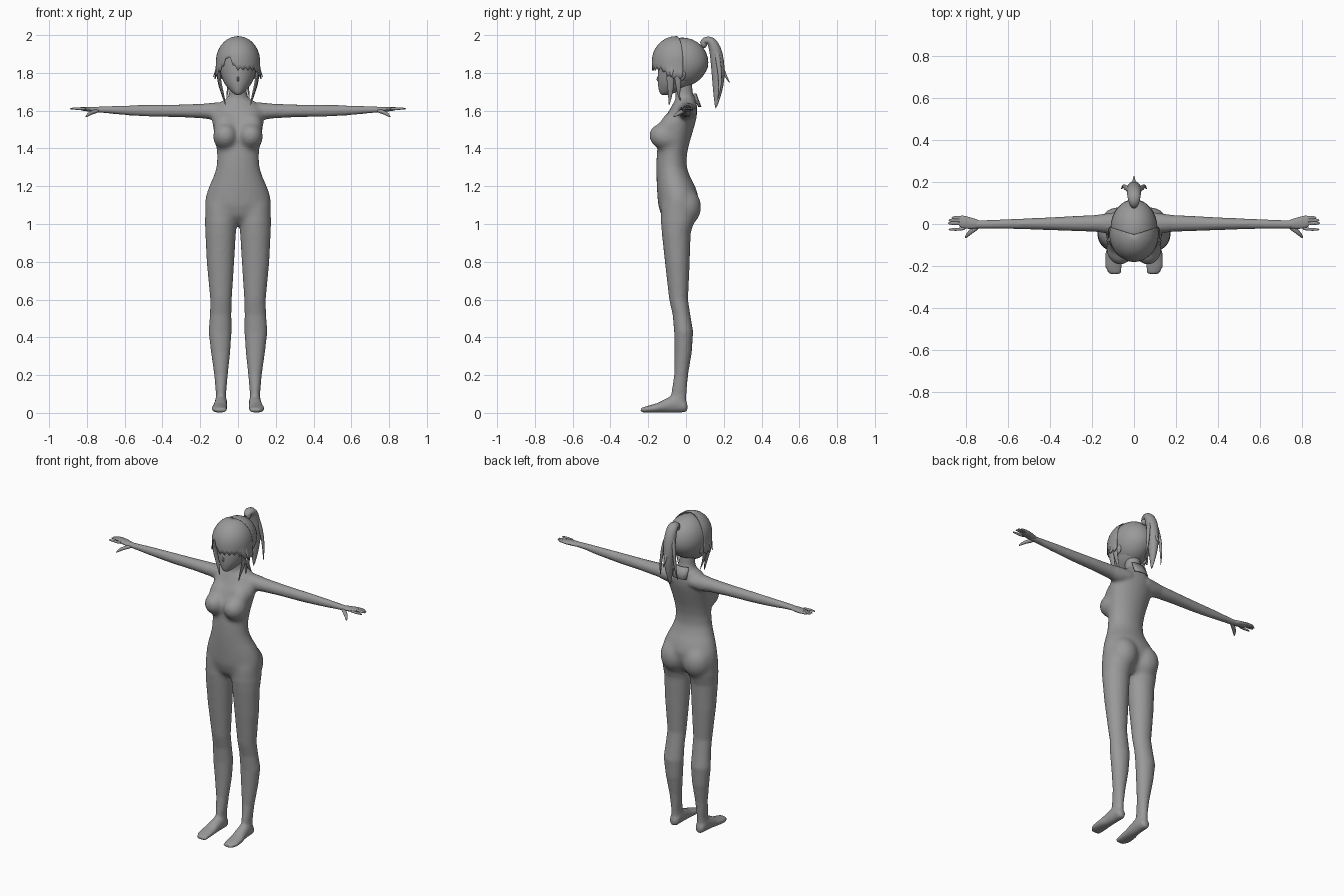
import bpy, bmesh, math
from mathutils import Vector, Matrix

grey = bpy.data.materials.new("grey")
grey.diffuse_color = (0.32, 0.32, 0.32, 1)


def sweep(bm, pts, axis=None, ref=(1, 0, 0), n=16):
    """Closed tube of elliptical rings; pts = (x, y, z, radius along ref, other radius)."""
    rings = []
    for i, p in enumerate(pts):
        c = Vector(p[:3])
        t = Vector(axis) if axis else Vector(pts[min(i + 1, len(pts) - 1)][:3]) - Vector(pts[max(i - 1, 0)][:3])
        t.normalize()
        u = Vector(ref)
        u = (u - t * u.dot(t)).normalized()
        v = t.cross(u)
        rings.append([bm.verts.new(c + u * p[3] * math.cos(a) + v * p[4] * math.sin(a))
                      for a in (2 * math.pi * k / n for k in range(n))])
    for a, b in zip(rings, rings[1:]):
        for k in range(n):
            bm.faces.new((a[k], a[(k + 1) % n], b[(k + 1) % n], b[k]))
    bm.faces.new(rings[0][::-1])
    bm.faces.new(rings[-1])


def stack(bm, rows, n=24):
    """Horizontal rings from (z, x centre, half width, front y, back y)."""
    sweep(bm, [(x, (f + b) / 2, z, w, (b - f) / 2) for z, x, w, f, b in rows], (0, 0, 1), n=n)


def ball(bm, c, r, rot=0, n=24):
    m = Matrix.Translation(c) @ Matrix.Rotation(rot, 4, 'X') @ Matrix.Diagonal((*r, 1))
    bmesh.ops.create_uvsphere(bm, u_segments=n, v_segments=n // 2, radius=1, matrix=m)


def mirror(bm):
    g = bmesh.ops.duplicate(bm, geom=bm.verts[:] + bm.edges[:] + bm.faces[:])['geom']
    for v in g:
        if isinstance(v, bmesh.types.BMVert):
            v.co.x *= -1


def finish(bm, name, subsurf=0, angle=60):
    bmesh.ops.recalc_face_normals(bm, faces=bm.faces[:])
    me = bpy.data.meshes.new(name)
    bm.to_mesh(me)
    bm.free()
    ob = bpy.data.objects.new(name, me)
    bpy.context.collection.objects.link(ob)
    me.materials.append(grey)
    if subsurf:
        ob.modifiers.new("subdivide", 'SUBSURF').levels = subsurf
    bpy.ops.object.select_all(action='DESELECT')
    ob.select_set(True)
    bpy.context.view_layer.objects.active = ob
    bpy.ops.object.shade_smooth_by_angle(angle=math.radians(angle))
    return ob


def blend(ob, iterations):
    rm = ob.modifiers.new("blend", 'REMESH')
    rm.mode, rm.voxel_size, rm.use_smooth_shade = 'VOXEL', .009, True
    sm = ob.modifiers.new("soften", 'SMOOTH')
    sm.factor, sm.iterations = .5, iterations


# Trunk with soft curves and thigh tops, heavily softened
bm = bmesh.new()
THIGH = [(.8, .093, .073, -.112, .02), (.95, .092, .081, -.128, .025), (1.02, .09, .086, -.134, .045),
         (1.1, .085, .089, -.134, .05), (1.16, .08, .07, -.11, .03)]
stack(bm, THIGH)
ball(bm, (.078, -.01, 1.09), (.088, .092, .105))
ball(bm, (.066, -.113, 1.462), (.068, .086, .07), -.3)
ball(bm, (.066, -.085, 1.52), (.064, .055, .075), -.35)
mirror(bm)
stack(bm, [(1.0, 0, .06, -.09, .01), (1.04, 0, .135, -.13, .035), (1.1, 0, .177, -.148, .06),
           (1.15, 0, .171, -.152, .066), (1.2, 0, .154, -.155, .049), (1.25, 0, .131, -.157, .022),
           (1.3, 0, .115, -.158, .004), (1.36, 0, .111, -.156, .004), (1.42, 0, .117, -.15, .016),
           (1.49, 0, .129, -.145, .037), (1.55, 0, .14, -.122, .054), (1.6, 0, .138, -.09, .062),
           (1.64, 0, .105, -.068, .057), (1.665, 0, .065, -.055, .048)], 32)
trunk = finish(bm, "trunk_form")
blend(trunk, 22)

# Body: trunk joined with legs, feet and arms
bm = bmesh.new()
stack(bm, [(0.03, .09, .03, -.08, .0), (0.1, .09, .027, -.079, .003), (0.2, .09, .036, -.063, .011),
           (0.32, .092, .051, -.061, .031), (0.43, .095, .061, -.063, .038), (0.52, .092, .057, -.071, .023),
           (0.6, .09, .057, -.089, .011)] + THIGH[:3])
sweep(bm, [(.09, .008, .03, .02, .022), (.09, -.01, .035, .03, .034), (.09, -.05, .05, .034, .05),
           (.092, -.1, .04, .036, .04), (.097, -.15, .027, .042, .026), (.098, -.205, .019, .043, .018),
           (.09, -.242, .014, .03, .012)], (0, -1, 0))
sweep(bm, [(.06, .0, 1.598, .06, .045), (.12, .003, 1.596, .05, .048), (.18, .003, 1.598, .041, .04),
           (.3, .002, 1.599, .036, .034), (.45, .001, 1.599, .029, .032), (.6, 0, 1.602, .024, .026),
           (.7, -.002, 1.605, .021, .019), (.77, -.002, 1.606, .022, .014)], (1, 0, 0), (0, 1, 0))
mirror(bm)
stack(bm, [(1.6, 0, .08, -.06, .05), (1.64, 0, .078, -.058, .052), (1.665, 0, .058, -.056, .046),
           (1.69, 0, .047, -.056, .037), (1.76, 0, .044, -.06, .03)])
me = bpy.data.meshes.new_from_object(trunk.evaluated_get(bpy.context.evaluated_depsgraph_get()))
bm.from_mesh(me)
bpy.data.meshes.remove(me)
bpy.data.objects.remove(trunk)
blend(finish(bm, "body"), 6)

# Hands: palm, fingers held together, little finger and thumb
bm = bmesh.new()
Y = (0, 1, 0)
sweep(bm, [(.73, -.001, 1.606, .019, .014), (.77, .002, 1.607, .027, .014), (.81, .009, 1.609, .033, .012),
           (.84, .014, 1.611, .03, .009)], (1, 0, 0), Y, 12)
for y, tip, w in ((-.026, .886, .008), (.004, .889, .011), (.018, .886, .011), (.03, .872, .011)):
    sweep(bm, [(.8, y * .8, 1.609, w, .009), (.84, y, 1.611, w, .008),
               (tip - .012, y, 1.611, w * .8, .006), (tip, y, 1.61, .003, .003)], (1, 0, 0), Y, 8)
sweep(bm, [(.735, -.006, 1.602, .014, .012), (.775, -.032, 1.591, .014, .012), (.795, -.052, 1.578, .01, .009),
           (.807, -.068, 1.566, .003, .003)], None, Y, 8)
mirror(bm)
finish(bm, "hands", 1)

# Head with nose and ears
bm = bmesh.new()
stack(bm, [(1.682, 0, .012, -.132, -.09), (1.695, 0, .03, -.141, -.06), (1.72, 0, .056, -.147, .01),
           (1.75, 0, .078, -.151, .05), (1.79, 0, .092, -.15, .08), (1.83, 0, .1, -.147, .095),
           (1.88, 0, .1, -.145, .1), (1.93, 0, .08, -.12, .08), (1.96, 0, .04, -.07, .03)])
sweep(bm, [(0, -.143, 1.79, .004, .004), (0, -.15, 1.765, .007, .011), (0, -.145, 1.752, .004, .004)],
      (0, 0, 1), n=8)
for s in (-1, 1):
    ball(bm, (s * .096, -.02, 1.79), (.012, .02, .032), -.2, 12)
finish(bm, "head", 1)

# Hair cap over the crown and back, open at the face
bm = bmesh.new()
ball(bm, (0, -.02, 1.855), (.112, .138, .132), 0, 32)
bmesh.ops.delete(bm, geom=[f for f in bm.faces if f.calc_center_median().y < -.045 and
                           f.calc_center_median().z < 1.9], context='FACES')
for v in bm.verts:
    if v.co.z < 1.83:
        v.co.y -= (1.83 - v.co.z) * .12
finish(bm, "hair_cap")

# Fringe: curved sheet with a jagged lower edge, parted off-centre
bm = bmesh.new()
COLS, ROWS = 60, 10
grid = []
for i in range(COLS + 1):
    deg = -105 + 210 * i / COLS
    a = math.radians(deg)
    low = 1.812 + .018 * abs((i % 4) / 2 - 1)
    if abs(deg) > 50:
        low -= .045 * min(1, (abs(deg) - 50) / 30)
    low += .07 * max(0, 1 - abs(deg + 27) / 22)
    col = []
    for j in range(ROWS + 1):
        z = 1.992 - (1.992 - low) * (j / ROWS) ** 1.6
        r = math.sqrt(max(0, 1 - (max(0, z - 1.86) / .132) ** 2))
        r *= 1 + max(0, 1.83 - z) * (1.2 if abs(deg) > 60 else -.3)
        col.append(bm.verts.new((.114 * r * math.sin(a), -.05 - .128 * r * math.cos(a), z)))
    grid.append(col)
for a, b in zip(grid, grid[1:]):
    for j in range(ROWS):
        bm.faces.new((a[j], a[j + 1], b[j + 1], b[j]))
bmesh.ops.remove_doubles(bm, verts=bm.verts[:], dist=.0005)
fringe = finish(bm, "fringe")
th = fringe.modifiers.new("thickness", 'SOLIDIFY')
th.thickness, th.offset = .006, 0

# Side locks hanging beside the face
bm = bmesh.new()
for pts in ([(.1, -.09, 1.87, .01, .028), (.106, -.085, 1.8, .01, .025), (.09, -.08, 1.72, .009, .018),
             (.075, -.085, 1.67, .006, .01), (.066, -.09, 1.625, .001, .002)],
            [(.101, -.05, 1.86, .01, .025), (.106, -.045, 1.79, .01, .022), (.098, -.04, 1.73, .007, .014),
             (.085, -.04, 1.69, .004, .008), (.075, -.03, 1.65, .001, .002)],
            [(.106, -.07, 1.86, .008, .018), (.114, -.075, 1.81, .007, .012), (.134, -.08, 1.775, .001, .002)]):
    sweep(bm, pts, (0, 0, 1), n=8)
mirror(bm)
finish(bm, "side_locks", 1)

# Ponytail with loose strands
bm = bmesh.new()
sweep(bm, [(0, .08, 1.945, .016, .016), (0, .1, 1.974, .026, .023), (0, .13, 1.976, .033, .028),
           (0, .155, 1.93, .036, .034), (0, .167, 1.86, .038, .038), (0, .172, 1.78, .032, .036),
           (0, .168, 1.7, .022, .026), (0, .157, 1.608, .002, .003)], n=12)
sweep(bm, [(0, .175, 1.88, .014, .016), (0, .193, 1.81, .012, .012), (0, .235, 1.742, .001, .001)], n=8)
for s in (-1, 1):
    sweep(bm, [(s * .02, .16, 1.93, .012, .016), (s * .042, .175, 1.84, .011, .014),
               (s * .05, .185, 1.74, .008, .01), (s * .062, .165, 1.65, .001, .001)], n=8)
finish(bm, "ponytail", 1)

# Hair tie
bm = bmesh.new()
ball(bm, (0, .095, 1.955), (.022, .018, .024), 0, 12)
finish(bm, "hair_tie")

# Flap at the nape
bm = bmesh.new()
rows = [[bm.verts.new((x, y - 6 * x * x, z)) for x in (-.05, -.025, 0, .025, .05)]
        for y, z in ((.056, 1.69), (.068, 1.655), (.082, 1.622))]
for a, b in zip(rows, rows[1:]):
    for k in range(4):
        bm.faces.new((a[k], a[k + 1], b[k + 1], b[k]))
flap = finish(bm, "nape_flap")
flap.modifiers.new("thickness", 'SOLIDIFY').thickness = .004
